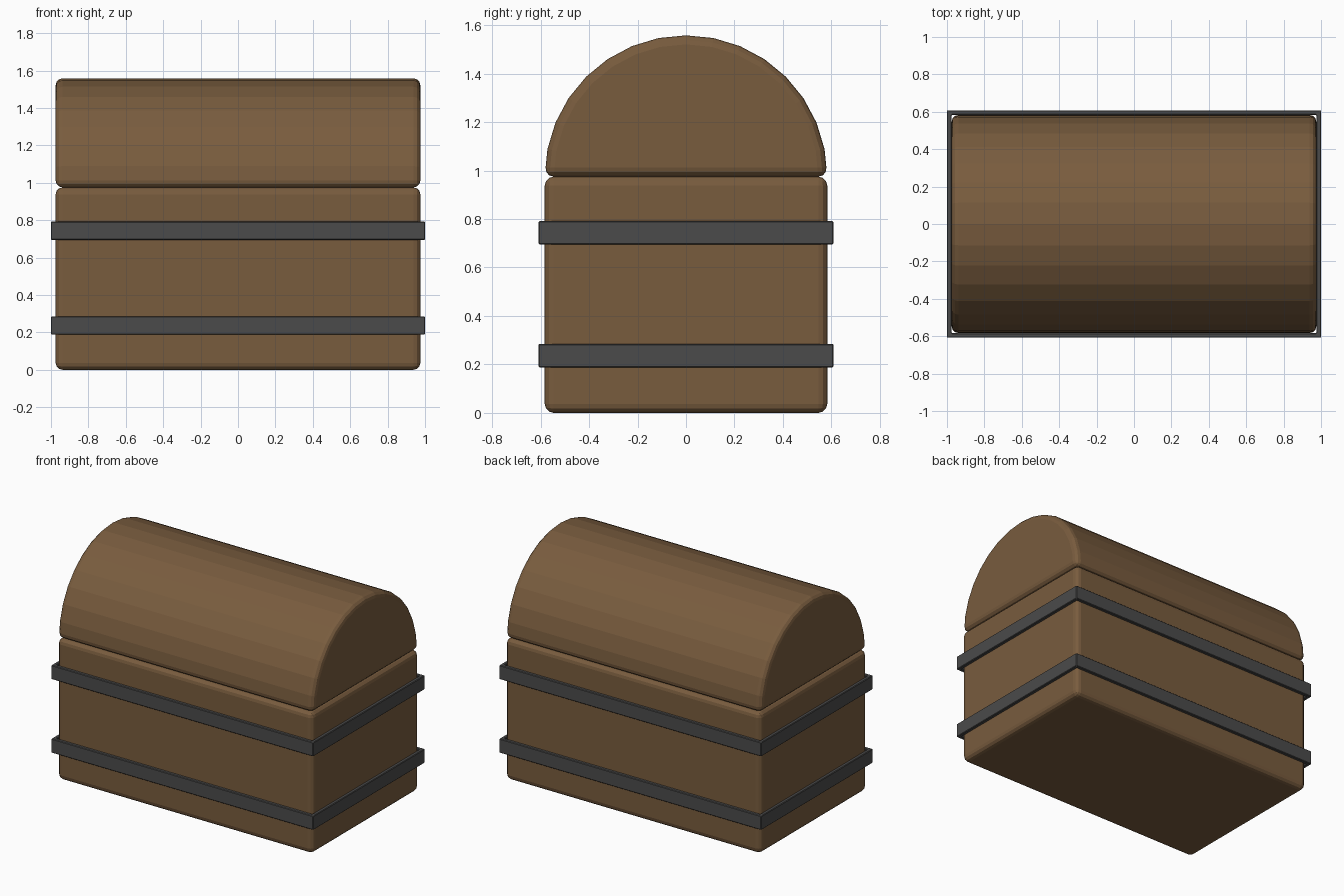
import bpy, bmesh, math

if "Cube" in bpy.data.objects:
    bpy.data.objects.remove(bpy.data.objects["Cube"])


def material(name, rgb):
    m = bpy.data.materials.new(name)
    m.diffuse_color = (*rgb, 1)
    m.use_nodes = True
    m.node_tree.nodes["Principled BSDF"].inputs["Base Color"].default_value = m.diffuse_color
    return m


wood = material("brown wood", (0.19, 0.107, 0.048))
iron = material("dark iron", (0.07, 0.07, 0.07))


def extrude_part(name, profile, vec, mat, bevel, segments):
    """Extrude a closed profile along vec, then round its sharp edges."""
    bm = bmesh.new()
    face = bm.faces.new([bm.verts.new(p) for p in profile])
    res = bmesh.ops.extrude_face_region(bm, geom=[face], use_keep_orig=True)
    bmesh.ops.translate(bm, vec=vec, verts=[
        v for v in res["geom"] if isinstance(v, bmesh.types.BMVert)])
    bmesh.ops.recalc_face_normals(bm, faces=bm.faces)
    edges = [e for e in bm.edges if e.calc_face_angle(0) > math.radians(30)]
    bmesh.ops.bevel(bm, geom=edges, offset=bevel, segments=segments,
                    profile=0.5, affect='EDGES', clamp_overlap=True)
    return finish(name, bm, mat)


def finish(name, bm, mat):
    me = bpy.data.meshes.new(name)
    bm.to_mesh(me)
    bm.free()
    me.materials.append(mat)
    ob = bpy.data.objects.new(name, me)
    bpy.context.collection.objects.link(ob)
    return ob


HX, HY, SEAM = 0.975, 0.583, 0.975

# box body
extrude_part("body", [(-HX, -HY, 0), (HX, -HY, 0), (HX, HY, 0), (-HX, HY, 0)],
             (0, 0, SEAM), wood, 0.037, 3)

# half-round lid
arc = [(-HX, HY * math.cos(math.pi * i / 16), SEAM + HY * math.sin(math.pi * i / 16))
       for i in range(17)]
extrude_part("lid", arc, (2 * HX, 0, 0), wood, 0.037, 3)


# open rectangular straps around the body
def strap(name, z0, z1):
    bm = bmesh.new()
    rings = []
    for x, y, z in ((1, 0.608, z0), (1, 0.608, z1), (HX, HY, z1), (HX, HY, z0)):
        rings.append([bm.verts.new((sx * x, sy * y, z))
                      for sx, sy in ((-1, -1), (1, -1), (1, 1), (-1, 1))])
    for a in range(4):
        for i in range(4):
            p, q, j = rings[a], rings[(a + 1) % 4], (i + 1) % 4
            bm.faces.new((p[i], p[j], q[j], q[i]))
    bmesh.ops.recalc_face_normals(bm, faces=bm.faces)
    bmesh.ops.bevel(bm, geom=bm.edges[:], offset=0.004, segments=1,
                    affect='EDGES', clamp_overlap=True)
    finish(name, bm, iron)


strap("lower_strap", 0.188, 0.285)
strap("upper_strap", 0.695, 0.792)
